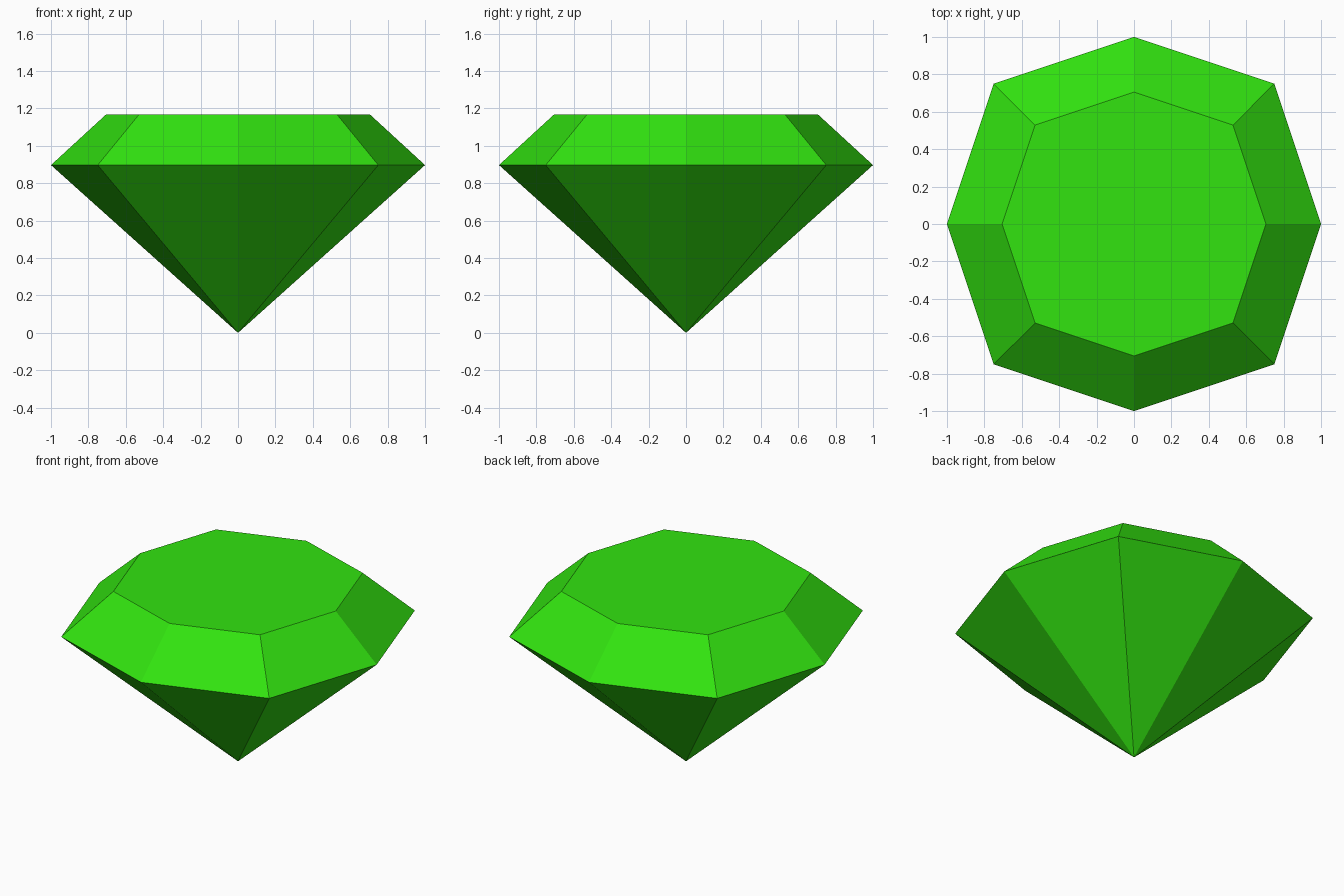
import bpy
import bmesh
from math import cos, sin, pi, sqrt

cube = bpy.data.objects.get("Cube")
if cube:
    bpy.data.objects.remove(cube, do_unlink=True)

SIDES = 8
GIRDLE_Z = 0.897
TABLE_Z = 1.168
TABLE_SCALE = 0.705
CORNER_RADIUS = 0.75 * sqrt(2)  # diagonal corners stand slightly further out

# Gem colour
green = bpy.data.materials.new("bright_green")
green.use_nodes = True
colour = (0.032, 0.77, 0.005, 1.0)
green.diffuse_color = colour
green.node_tree.nodes["Principled BSDF"].inputs["Base Color"].default_value = colour


def ring(bm, scale, z):
    """Eight-sided outline with alternating corner radii."""
    verts = []
    for i in range(SIDES):
        r = scale * (CORNER_RADIUS if i % 2 else 1.0)
        a = 2 * pi * i / SIDES
        verts.append(bm.verts.new((r * cos(a), r * sin(a), z)))
    return verts


# Cut gem: pointed base, widest girdle, sloped crown and flat table
bm = bmesh.new()
tip = bm.verts.new((0, 0, 0))
girdle = ring(bm, 1.0, GIRDLE_Z)
table = ring(bm, TABLE_SCALE, TABLE_Z)
bm.faces.new(table)
for i in range(SIDES):
    j = (i + 1) % SIDES
    bm.faces.new((tip, girdle[j], girdle[i]))
    bm.faces.new((girdle[i], girdle[j], table[j], table[i]))
bmesh.ops.recalc_face_normals(bm, faces=bm.faces)

mesh = bpy.data.meshes.new("gem")
bm.to_mesh(mesh)
bm.free()
mesh.materials.append(green)
gem = bpy.data.objects.new("gem", mesh)
bpy.context.collection.objects.link(gem)
